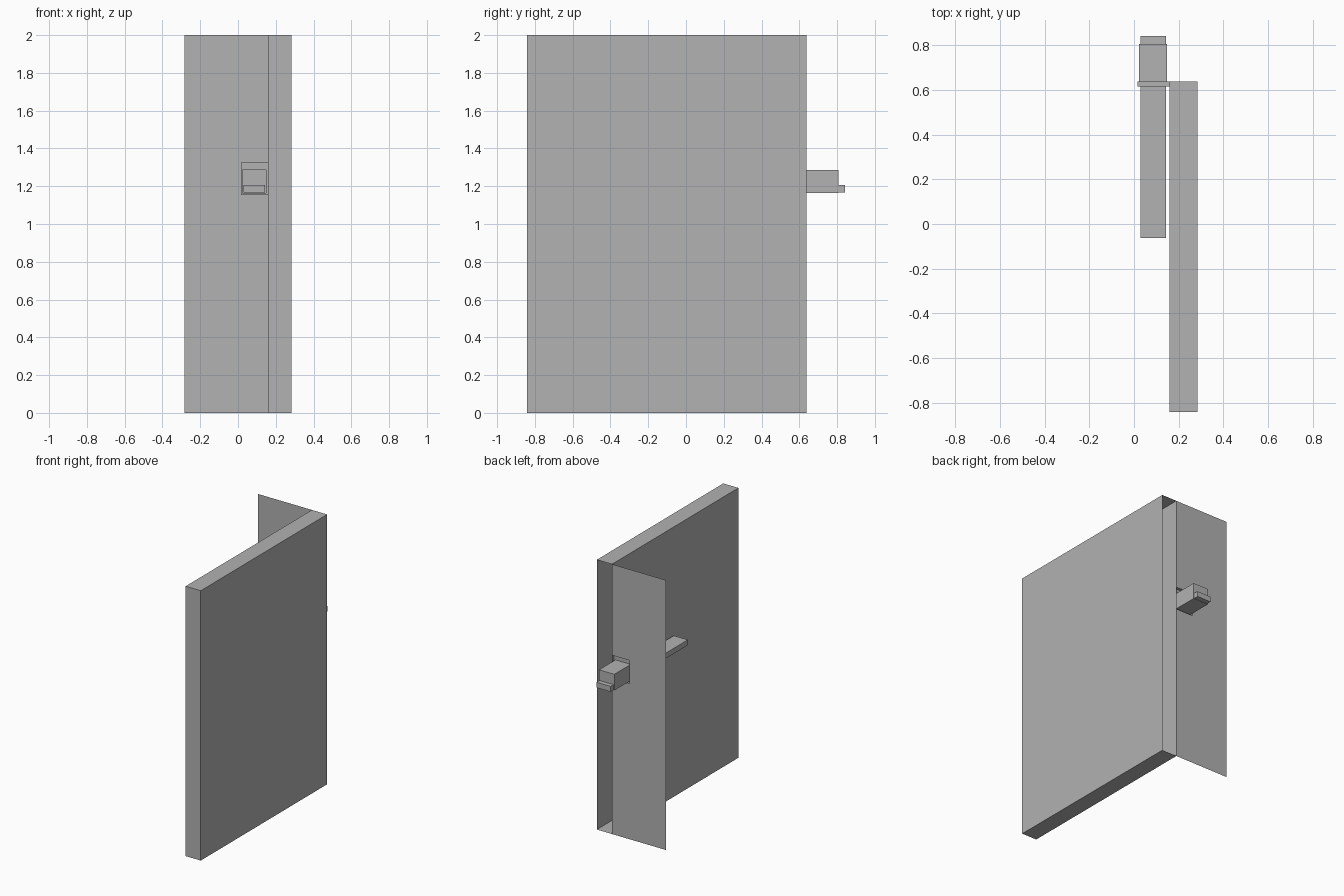
import bpy
import bmesh

cube = bpy.data.objects.get("Cube")
if cube:
    bpy.data.objects.remove(cube, do_unlink=True)

grey = bpy.data.materials.new("plain grey")
grey.use_nodes = True
colour = (0.445, 0.445, 0.445, 1)
grey.diffuse_color = colour
grey.node_tree.nodes["Principled BSDF"].inputs["Base Color"].default_value = colour


def finish(name, bm):
    mesh = bpy.data.meshes.new(name)
    bm.to_mesh(mesh)
    bm.free()
    mesh.materials.append(grey)
    obj = bpy.data.objects.new(name, mesh)
    bpy.context.collection.objects.link(obj)
    return obj


def loop(bm, y, x0, x1, z0, z1):
    """Rectangle of vertices standing across the y axis."""
    return [bm.verts.new((x, y, z)) for x, z in ((x0, z0), (x0, z1), (x1, z1), (x1, z0))]


def stepped_sheet(name, rects, cap_start=False, cap_end=False):
    """Join successive rectangles into one continuous surface."""
    bm = bmesh.new()
    loops = [loop(bm, *r) for r in rects]
    for a, b in zip(loops, loops[1:]):
        for i in range(4):
            j = (i + 1) % 4
            bm.faces.new((a[i], a[j], b[j], b[i]))
    if cap_start:
        bm.faces.new(loops[0][::-1])
    if cap_end:
        bm.faces.new(loops[-1])
    bmesh.ops.recalc_face_normals(bm, faces=bm.faces)
    return finish(name, bm)


# Door slab, hollow and open along its latch edge
slab = (0.16, 0.284, 0, 2)
stepped_sheet("door_slab", [(-0.842, *slab), (0.638, *slab)], cap_start=True)

# Thin edge plate with a shallow pocket and the hollow latch housing rising from it
housing = (0.023, 0.148, 1.165, 1.285)
pocket = (0.015, 0.159, 1.153, 1.325)
stepped_sheet("edge_plate_and_housing", [
    (0.638, -0.284, 0.16, 0, 2),
    (0.638, *pocket),
    (0.615, *pocket),
    (0.615, *housing),
    (0.807, *housing),
], cap_end=True)

# Long latch bar running through the housing
bar = (0.029, 0.144, 1.167, 1.207)
stepped_sheet("latch_bar", [(-0.063, *bar), (0.842, *bar)], cap_start=True, cap_end=True)
